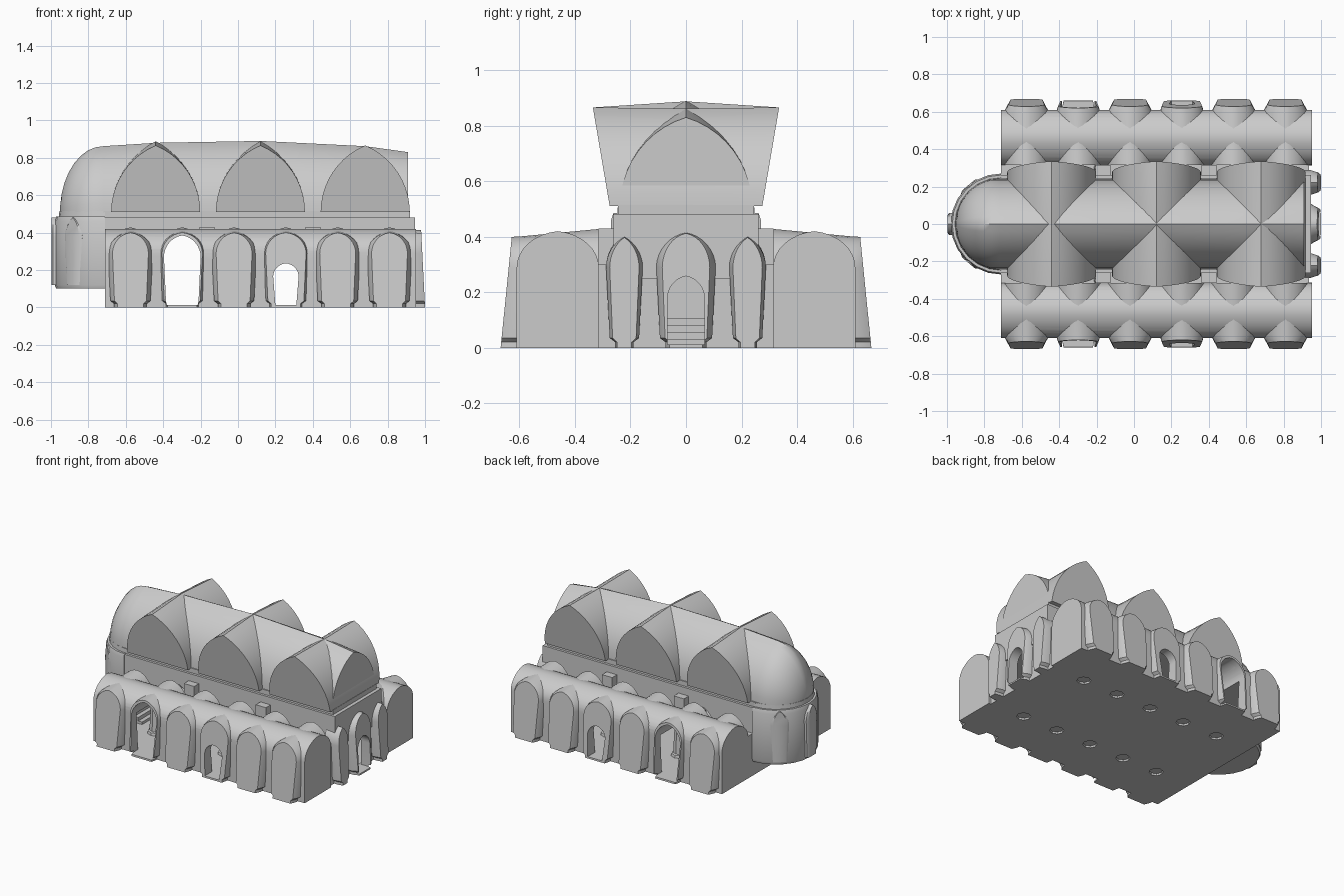
import bpy, bmesh, math
from mathutils import Vector

cube = bpy.data.objects.get("Cube")
if cube:
    bpy.data.objects.remove(cube)

stone = bpy.data.materials.new("grey stone")
stone.use_nodes = True
GREY = (0.6, 0.6, 0.6, 1)
stone.diffuse_color = GREY
stone.node_tree.nodes["Principled BSDF"].inputs["Base Color"].default_value = GREY
parts = []


def loft(name, rings, cutter=False):
    """Closed solid through a list of equal-length rings."""
    bm = bmesh.new()
    loops = [[bm.verts.new(p) for p in ring] for ring in rings]
    n = len(loops[0])
    for a, b in zip(loops, loops[1:]):
        for i in range(n):
            j = (i + 1) % n
            bm.faces.new((a[i], a[j], b[j], b[i]))
    bm.faces.new(loops[0])
    bm.faces.new(loops[-1])
    bmesh.ops.recalc_face_normals(bm, faces=bm.faces)
    mesh = bpy.data.meshes.new(name)
    bm.to_mesh(mesh)
    bm.free()
    mesh.materials.append(stone)
    obj = bpy.data.objects.new(name, mesh)
    bpy.context.scene.collection.objects.link(obj)
    if cutter:
        obj.hide_render = True
    else:
        parts.append(obj)
    return obj


def box(name, x0, x1, y0, y1, z0, z1, cutter=False):
    return loft(name, [[(x0, y0, z), (x1, y0, z), (x1, y1, z), (x0, y1, z)]
                       for z in (z0, z1)], cutter)


def arch(w, spring, apex, feet, steps=8):
    """Pointed arch outline (u, z); feet lists (half width, z) from the ground up."""
    h = apex - spring
    full = max(h, 1.12 * w)
    c = (w * w - full * full) / (2 * w)
    end = math.atan2(full, -c)
    half = list(feet)
    for i in range(steps):
        a = end * i / steps
        half.append((c + (w - c) * math.cos(a),
                     spring + (w - c) * math.sin(a) * h / full))
    return half + [(0, apex)] + [(-u, z) for u, z in reversed(half)]


def bay(name, mid, w, inner, outer, apexes, place, taper=0.8, low=0.04):
    """Arched bay running outward, its end wall leaning in towards the top."""
    def outline(apex):
        feet = [(w - 0.033, 0), (w - 0.033, 0.02), (w - 0.013, 0.035)]
        return arch(w, 0.29, apex, feet)
    rings = [[place(mid + u, inner, z) for u, z in outline(apexes[0])]]
    for depth, k in ((0.04, 1), (0, taper)):
        rings.append([place(mid + u * k, outer - depth - low * z / 0.4, z * (0.97 + 0.03 * k))
                      for u, z in outline(apexes[1])])
    return loft(name, rings)


# Nave vault, running into the rounded apse dome
SPRING = 0.51
ridge = [(0.91, 0.83), (0.68, 0.862), (0.12, 0.89), (-0.44, 0.88), (-0.72, 0.862)]
sections = [(x, 0.238, z - SPRING) for x, z in ridge]
for i in range(1, 9):
    a = math.radians(85) * i / 8
    sections.append((-0.72 - 0.232 * math.sin(a), 0.242 * math.cos(a), 0.352 * math.cos(a)))
loft("nave_vault", [[(x, u, z) for u, z in arch(w, SPRING, SPRING + h, [], 10)]
                    for x, w, h in sections])

# Three cross vaults with outward-leaning end walls
for i, mid in enumerate((-0.44, 0.12, 0.68)):
    rings = []
    for s, apex in ((-1, 0.866), (0, 0.888 - 0.026 * (i == 2)), (1, 0.866)):
        rings.append([(mid + u, s * (0.275 + 0.17 * (z - SPRING)), z)
                      for u, z in arch(0.238, SPRING, apex, [], 10)])
    loft(f"cross_vault_{i + 1}", rings)

# Nave walls
box("nave_lower_wall", -0.71, 0.935, -0.32, 0.32, 0, 0.3)
box("nave_wall", -0.71, 0.945, -0.262, 0.262, 0.25, 0.482)
box("clerestory", -0.72, 0.92, -0.245, 0.245, 0.4, 0.515)


# Apse
def half_round(r, z, n=12):
    return [(-0.71 - r * math.sin(math.pi * i / n) * 1.0, r * math.cos(math.pi * i / n), z)
            for i in range(n + 1)]


loft("apse_wall", [half_round(r, z) for r, z in
                   ((0.262, 0.1), (0.27, 0.12), (0.27, 0.46), (0.262, 0.485))])
loft("apse_clerestory", [half_round(0.25, 0.46), half_round(0.245, 0.515)])
for i, turn in enumerate((130, 180, 230)):
    a = math.radians(turn)
    out, side = Vector((math.cos(a), math.sin(a), 0)), Vector((-math.sin(a), math.cos(a), 0))
    reach = 0.288 if turn == 180 else 0.272
    loft(f"apse_niche_{i + 1}",
         [[Vector((-0.71, 0, z)) + out * d + side * u * k
           for u, z in arch(0.06, 0.38, 0.48, [(0.05, 0.12)])]
          for d, k in ((0.2, 1), (reach - 0.01, 1), (reach, 0.75))])

# Side aisles: a long vault crossed by six bays
BAY_X = [-0.575 + 0.277 * i for i in range(6)]
PIER_X = [(a + b) / 2 for a, b in zip(BAY_X, BAY_X[1:])]
for s, side in ((-1, "right"), (1, "left")):
    loft(f"{side}_aisle_vault",
         [[(x, s * (0.462 + u), z) for u, z in arch(0.148, 0.29, 0.42, [(0.148, 0)])]
          for x in (-0.71, 0.952)])
    for i, mid in enumerate(BAY_X):
        door = i in (1, 3)
        bay(f"{side}_aisle_bay_{i + 1}", mid, 0.12, 0.315, 0.66 if door else 0.668,
            (0.428, 0.402), lambda u, d, z, s=s: (u, s * d, z), 0.9 if door else 0.8)
    for x in (-0.165, 0.4):
        box(f"{side}_shaft_cap", x - 0.04, x + 0.04, s * 0.2, s * 0.315, 0.28, 0.43)

# End facade with a door bay between two narrow bays
for name, mid, w, apex in (("right", -0.222, 0.066, 0.4), ("centre", 0, 0.107, 0.415),
                           ("left", 0.222, 0.066, 0.4)):
    bay(f"facade_{name}_bay", mid, w, 0.88, 1.0, (apex + 0.01, apex),
        lambda u, d, z: (d, u, z), low=0.02)

# Hollow interior and the open arches
cutters = [box("interior_cutter", -0.69, 0.92, -0.575, 0.575, 0.012, 0.27, True)]
for i, w, spring, top in ((1, 0.098, 0.27, 0.385), (3, 0.068, 0.165, 0.236)):
    cutters.append(loft(f"side_door_cutter_{i}",
                        [[(BAY_X[i] + u, y, z) for u, z in
                          arch(w, spring, top, [(w - 0.012, 0.012)])] for y in (-0.8, 0.8)], True))
cutters.append(loft("end_door_cutter",
                    [[(x, u, z) for u, z in arch(0.066, 0.18, 0.258, [(0.066, 0.011)])]
                     for x in (0.5, 1.2)], True))
# Pits under the inner piers
for s in (-1, 1):
    for x in PIER_X:
        cutters.append(loft("pier_pit_cutter",
                            [[(x + r * math.cos(k * math.pi / 4), s * 0.3 + r * math.sin(k * math.pi / 4), z)
                              for k in range(8)] for r, z in ((0.05, -0.02), (0.028, 0.1))], True))


def bounds(obj):
    return [(min(v.co[k] for v in obj.data.vertices), max(v.co[k] for v in obj.data.vertices))
            for k in range(3)]


for obj in parts:
    for cut in cutters:
        if all(a[0] < b[1] and b[0] < a[1] for a, b in zip(bounds(obj), bounds(cut))):
            mod = obj.modifiers.new("opening", 'BOOLEAN')
            mod.operation, mod.solver, mod.object = 'DIFFERENCE', 'EXACT', cut
bpy.context.view_layer.update()
graph = bpy.context.evaluated_depsgraph_get()
baked = [(o, bpy.data.meshes.new_from_object(o.evaluated_get(graph))) for o in parts]
for obj, mesh in baked:
    obj.modifiers.clear()
    obj.data = mesh
for cut in cutters:
    bpy.data.objects.remove(cut)

# Inner piers and the steps up to the apse
for s in (-1, 1):
    for i, x in enumerate(PIER_X):
        loft(f"pier_{i + 1}", [[(x + r * math.cos(k * math.pi / 4), s * 0.3 + r * math.sin(k * math.pi / 4), z)
                                for k in range(8)]
                               for r, z in ((0.056, 0.013), (0.052, 0.03), (0.042, 0.035), (0.03, 0.28))])
for i in range(4):
    box(f"step_{i + 1}", -0.7, -0.58 - 0.03 * i, -0.25, 0.25, 0.005, 0.03 + 0.025 * i)

# Smooth the vaults while keeping creases
bpy.ops.object.select_all(action='DESELECT')
for obj in parts:
    obj.select_set(True)
bpy.context.view_layer.objects.active = parts[0]
bpy.ops.object.shade_smooth_by_angle(angle=math.radians(40))
